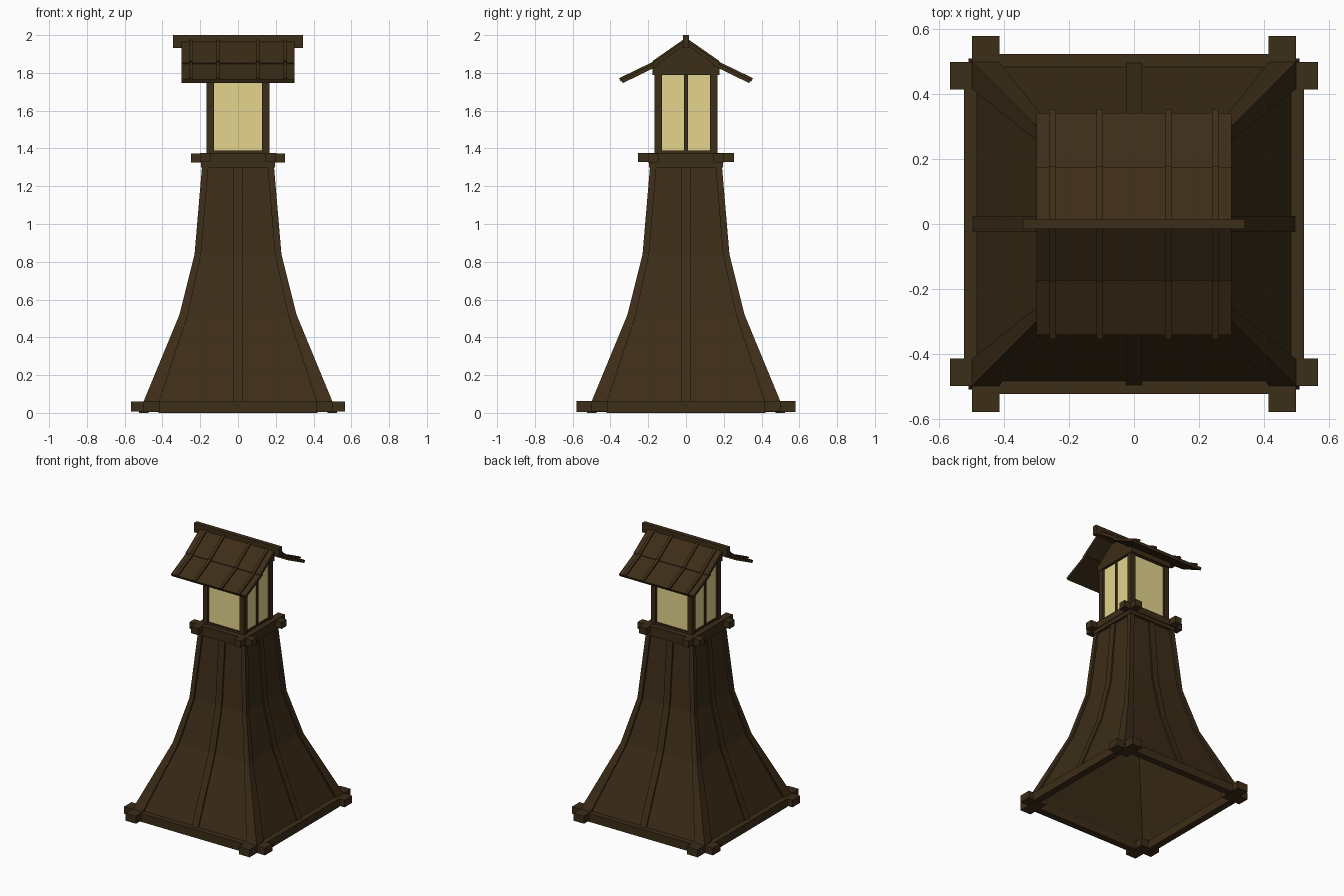
import bpy, bmesh
from math import pi
from mathutils import Matrix, Vector

if "Cube" in bpy.data.objects:
    bpy.data.objects.remove(bpy.data.objects["Cube"])


def material(name, color):
    m = bpy.data.materials.new(name)
    m.diffuse_color = color
    m.use_nodes = True
    m.node_tree.nodes["Principled BSDF"].inputs["Base Color"].default_value = m.diffuse_color
    return m


WOOD = material("dark_wood", (0.046, 0.026, 0.009, 1))
GLASS = material("lit_paper", (0.78, 0.66, 0.27, 1))


def loft(name, rings, closed=True, caps=True, mat=WOOD, turn=0):
    """Skin a list of equal-length point rings; turn = quarter turns about z."""
    bm = bmesh.new()
    loops = [[bm.verts.new(p) for p in r] for r in rings]
    n = len(loops[0])
    for a, b in zip(loops, loops[1:]):
        for i in range(n if closed else n - 1):
            j = (i + 1) % n
            bm.faces.new((a[i], a[j], b[j], b[i]))
    if caps:
        bm.faces.new(loops[0][::-1])
        bm.faces.new(loops[-1])
    bmesh.ops.recalc_face_normals(bm, faces=bm.faces)
    bm.transform(Matrix.Rotation(turn * pi / 2, 4, 'Z'))
    me = bpy.data.meshes.new(name)
    bm.to_mesh(me)
    bm.free()
    me.materials.append(mat)
    ob = bpy.data.objects.new(name, me)
    bpy.context.collection.objects.link(ob)
    return ob


def box(name, x, y, z, mat=WOOD, turn=0):
    ring = lambda h: [(x[0], y[0], h), (x[1], y[0], h), (x[1], y[1], h), (x[0], y[1], h)]
    return loft(name, [ring(z[0]), ring(z[1])], mat=mat, turn=turn)


def prism(name, yz, x0, x1):
    return loft(name, [[(x, y, z) for y, z in yz] for x in (x0, x1)])


def slab(name, p, q, t, x0, x1, side):
    """Sloped board whose top runs p -> q in the yz plane."""
    p, q = Vector(p), Vector(q)
    d = (q - p).normalized()
    n = Vector((d.y, -d.x)) * t
    return prism(name, [(side * v.x, v.y) for v in (p, q, q + n, p + n)], x0, x1)


# Flared tower: (height, half width, corner board width)
PROFILE = [(0.03, 0.51, 0.09), (0.06, 0.50, 0.083), (0.52, 0.31, 0.045),
           (0.84, 0.23, 0.034), (1.31, 0.19, 0.034)]
R = 0.016  # panel recess

# Hollow wall panels, open underneath
loft("tower_panels", [[(-a + R, -a + R, z), (a - R, -a + R, z), (a - R, a - R, z), (-a + R, a - R, z)]
                      for z, a, w in PROFILE], caps=False)

for k in range(4):
    # L-shaped corner boards and centre battens following the flare
    loft(f"corner_board_{k}", [[(a, a, z), (a - w, a, z), (a - w, a - R + .002, z),
                                (a - R + .002, a - R + .002, z), (a - R + .002, a - w, z), (a, a - w, z)]
                               for z, a, w in PROFILE], turn=k)
    loft(f"centre_batten_{k}", [[(-.025, -a + .004, z), (.025, -a + .004, z),
                                 (.025, -a + R - .002, z), (-.025, -a + R - .002, z)]
                                for z, a, w in PROFILE], turn=k)
    # Skirt boards at the foot
    box(f"skirt_board_{k}", (-.42, .42), (-.525, -.475), (0, .06), turn=k)

# Crossed beam ends at the foot corners
for sx in (-1, 1):
    for sy in (-1, 1):
        box(f"foot_block_x_{sx}_{sy}", sorted((sx * .415, sx * .567)), sorted((sy * .415, sy * .5)), (.008, .06))
        box(f"foot_block_y_{sx}_{sy}", sorted((sx * .415, sx * .5)), sorted((sy * .415, sy * .58)), (.006, .062))

# Lantern platform
box("platform_plate", (-.195, .195), (-.195, .195), (1.30, 1.327))
box("platform_floor", (-.18, .18), (-.18, .18), (1.325, 1.37))
for s in (-1, 1):
    box(f"platform_beam_x_{s}", (-.25, .25), sorted((s * .145, s * .2)), (1.325, 1.373))
    box(f"platform_beam_y_{s}", sorted((s * .145, s * .2)), (-.255, .255), (1.327, 1.375))

# Lantern box, posts and mullions
box("lantern_panes", (-.15, .15), (-.15, .15), (1.37, 1.80), mat=GLASS)
for k in range(4):
    box(f"lantern_post_{k}", (.128, .166), (.128, .166), (1.37, 1.80), turn=k)
    box(f"lantern_sill_{k}", (-.13, .13), (-.16, -.14), (1.37, 1.388), turn=k)
for s in (-1, 1):
    box(f"side_mullion_{s}", sorted((s * .145, s * .158)), (-.01, .01), (1.375, 1.795))

# Gable block under the roof
prism("gable", [(-.177, 1.788), (.177, 1.788), (.177, 1.84), (0, 1.962), (-.177, 1.84)], -.17, .17)

# Roof boards in two pitches, with battens
for s in (-1, 1):
    slab(f"upper_roof_{s}", (0, 1.975), (.175, 1.853), .02, -.30, .30, s)
    slab(f"lower_roof_{s}", (.15, 1.858), (.343, 1.764), .02, -.30, .30, s)
    for i, x in enumerate((-.25, -.105, .105, .25)):
        slab(f"upper_batten_{s}_{i}", (0, 1.986), (.178, 1.862), .014, x - .01, x + .01, s)
        slab(f"lower_batten_{s}_{i}", (.16, 1.866), (.354, 1.772), .02, x - .01, x + .01, s)
box("ridge_beam", (-.343, .343), (-.016, .016), (1.932, 2.0))
